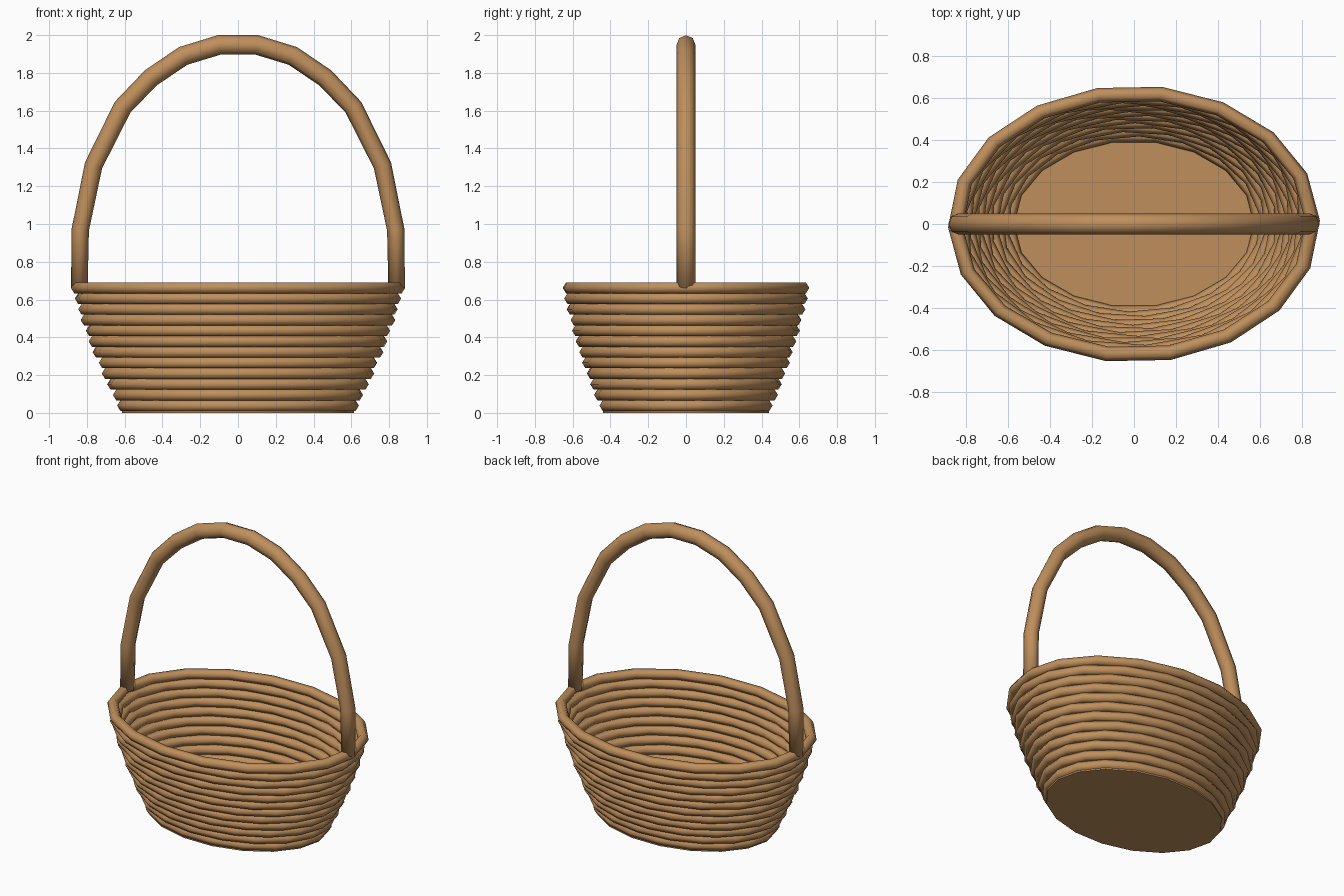
import bpy, bmesh, math
from mathutils import Vector

if "Cube" in bpy.data.objects:
    bpy.data.objects.remove(bpy.data.objects["Cube"])

wicker = bpy.data.materials.new("wicker brown")
wicker.diffuse_color = (0.52, 0.275, 0.107, 1)
wicker.use_nodes = True
wicker.node_tree.nodes["Principled BSDF"].inputs["Base Color"].default_value = wicker.diffuse_color


def finish(bm, name):
    bmesh.ops.recalc_face_normals(bm, faces=bm.faces)
    for f in bm.faces:
        f.smooth = True
    me = bpy.data.meshes.new(name)
    bm.to_mesh(me)
    bm.free()
    me.materials.append(wicker)
    ob = bpy.data.objects.new(name, me)
    bpy.context.collection.objects.link(ob)
    return ob


def bridge(bm, a, b):
    n = len(a)
    for i in range(n):
        bm.faces.new((a[i], a[(i + 1) % n], b[(i + 1) % n], b[i]))


# woven wall: stacked low-poly coils, each turned a little from the last
COILS, SEG, SIDES = 12, 18, 6
H = 0.69
step = (H - 0.01) / COILS
bm = bmesh.new()
for k in range(COILS):
    t = k / (COILS - 1)
    zc = 0.01 + step * (k + 0.5)
    grow = t + 0.08 * math.sin(math.pi * t)
    ax = 0.605 + 0.245 * grow
    ay = 0.430 + 0.195 * grow
    loops = []
    for i in range(SEG):
        a = 2 * math.pi * (i + k * 0.37) / SEG
        loop = []
        for j in range(SIDES):
            p = 2 * math.pi * j / SIDES
            off = 0.035 * math.cos(p)
            z = zc + step * 0.5 / math.sin(math.pi / 3) * math.sin(p)
            loop.append(bm.verts.new(((ax + off) * math.cos(a), (ay + off) * math.sin(a), z)))
        loops.append(loop)
    for i in range(SEG):
        bridge(bm, loops[i], loops[(i + 1) % SEG])
finish(bm, "woven_wall")

# floor: thin oval disc
bm = bmesh.new()
rings = []
for z in (0.0, 0.03):
    rings.append([bm.verts.new((0.615 * math.cos(2 * math.pi * i / SEG),
                                0.445 * math.sin(2 * math.pi * i / SEG), z)) for i in range(SEG)])
bridge(bm, rings[0], rings[1])
bm.faces.new(rings[0])
bm.faces.new(rings[1])
floor = finish(bm, "basket_floor")
for f in floor.data.polygons:
    f.use_smooth = abs(f.normal.z) < 0.5

# handle: round tube swept along an arch
half = [(0.84, 0.66), (0.835, 0.97), (0.765, 1.31), (0.61, 1.62),
        (0.46, 1.775), (0.29, 1.89), (0.10, 1.948)]
path = [Vector((-x, 0, z)) for x, z in half] + [Vector((x, 0, z)) for x, z in reversed(half)]
bm = bmesh.new()
loops = []
for i, c in enumerate(path):
    d = (path[min(i + 1, len(path) - 1)] - path[max(i - 1, 0)]).normalized()
    out = Vector((-d.z, 0, d.x))
    r = 0.044 + 0.008 * (c.z - 0.66) / 1.29
    loops.append([bm.verts.new(c + out * r * math.cos(p) + Vector((0, 0.05 * math.sin(p), 0)))
                  for p in (2 * math.pi * j / 8 for j in range(8))])
for a, b in zip(loops, loops[1:]):
    bridge(bm, a, b)
bm.faces.new(loops[0])
bm.faces.new(loops[-1])
finish(bm, "handle")
